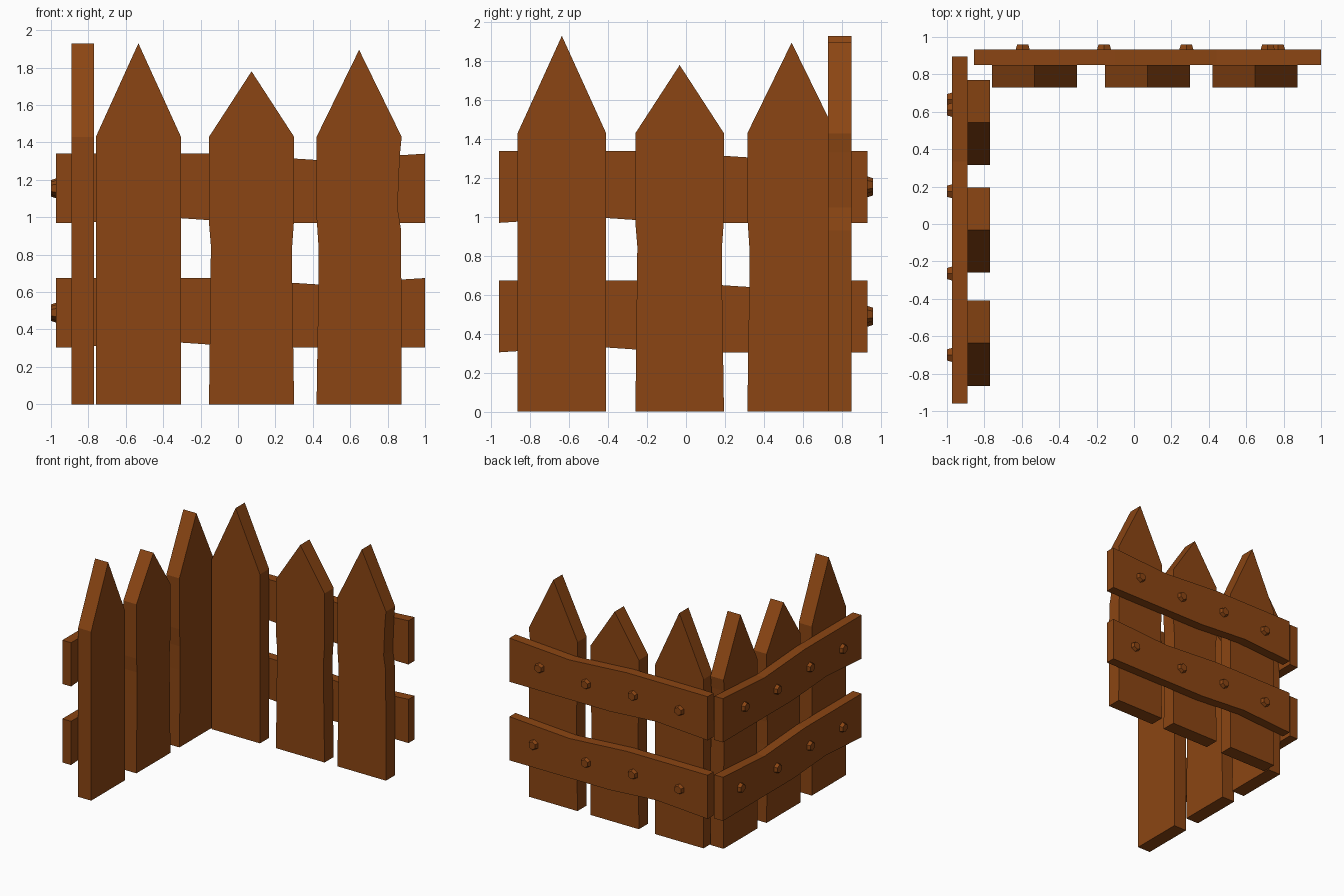
import bpy, bmesh, math
from mathutils import Matrix

if "Cube" in bpy.data.objects:
    bpy.data.objects.remove(bpy.data.objects["Cube"])

wood = bpy.data.materials.new("brown wood")
wood.diffuse_color = (0.258, 0.06, 0.0065, 1)
wood.use_nodes = True
wood.node_tree.nodes["Principled BSDF"].inputs["Base Color"].default_value = wood.diffuse_color

PICKET_D, RAIL_D, BOLT_D = 0.122, 0.203, 0.231   # depths measured from the panel front


def finish(bm, name, place):
    bmesh.ops.recalc_face_normals(bm, faces=bm.faces)
    me = bpy.data.meshes.new(name)
    bm.to_mesh(me)
    bm.free()
    me.materials.append(wood)
    ob = bpy.data.objects.new(name, me)
    ob.matrix_world = place
    bpy.context.collection.objects.link(ob)


def board(name, outline, d0, d1, place):
    """Extrude an outline in the XZ plane from depth d0 to d1."""
    bm = bmesh.new()
    face = bm.faces.new([bm.verts.new((x, d0, z)) for x, z in outline])
    ext = bmesh.ops.extrude_face_region(bm, geom=[face])
    verts = [g for g in ext["geom"] if isinstance(g, bmesh.types.BMVert)]
    bmesh.ops.translate(bm, verts=verts, vec=(0, d1 - d0, 0))
    finish(bm, name, place)


def bolt(name, x, z, place):
    """Low six-sided tapered bolt head on the back of a rail."""
    bm = bmesh.new()
    depth = BOLT_D - RAIL_D + 0.01
    bmesh.ops.create_cone(bm, cap_ends=True, segments=6, radius1=0.047,
                          radius2=0.034, depth=depth)
    m = (Matrix.Translation((x, BOLT_D - depth / 2, z))
         @ Matrix.Rotation(-math.pi / 2, 4, 'X'))
    bmesh.ops.transform(bm, matrix=m, verts=bm.verts)
    finish(bm, name, place)


# left, right, peak height, worn points on the right (going up) and left (going down)
PICKETS = [
    (-0.76, -0.305, 1.93, [], []),
    (-0.155, 0.30, 1.78, [(0.29, 0.65), (0.29, 0.85), (0.30, 0.99)],
     [(-0.155, 0.97), (-0.145, 0.85), (-0.147, 0.65)]),
    (0.42, 0.875, 1.895, [(0.872, 0.93), (0.853, 1.05), (0.865, 1.33)],
     [(0.42, 1.0), (0.43, 0.85), (0.43, 0.65)]),
]
# Gently warped rail outline, heights for the upper rail
RAIL = [(-0.855, 0.97), (-0.38, 1.0), (0.06, 0.97), (1.0, 0.97),
        (1.0, 1.34), (0.44, 1.305), (-0.1, 1.34), (-0.855, 1.34)]
BOLTS = [(-0.595, 1.155), (-0.16, 1.165), (0.28, 1.145), (0.715, 1.165)]


def panel(side, place):
    for i, (l, r, top, right, left) in enumerate(PICKETS):
        outline = ([(l, 0), (r, 0)] + right + [(r, 1.43), ((l + r) / 2, top), (l, 1.43)] + left)
        board(f"{side}_picket_{i + 1}", outline, 0, PICKET_D, place)
    for level, drop in (("upper", 0), ("lower", 0.665)):
        board(f"{side}_{level}_rail", [(x, z - drop) for x, z in RAIL],
              PICKET_D, RAIL_D, place)
        for i, (x, z) in enumerate(BOLTS):
            # the last lower bolt sits further out
            off = 0.055 if drop and i == 3 else 0
            bolt(f"{side}_{level}_bolt_{i + 1}", x + off, z - drop, place)


# Two identical panels meeting at a right angle
panel("back", Matrix.Translation((0, 0.729, 0)))
panel("left", Matrix.Translation((-0.769, -0.105, 0)) @ Matrix.Rotation(math.pi / 2, 4, 'Z'))
